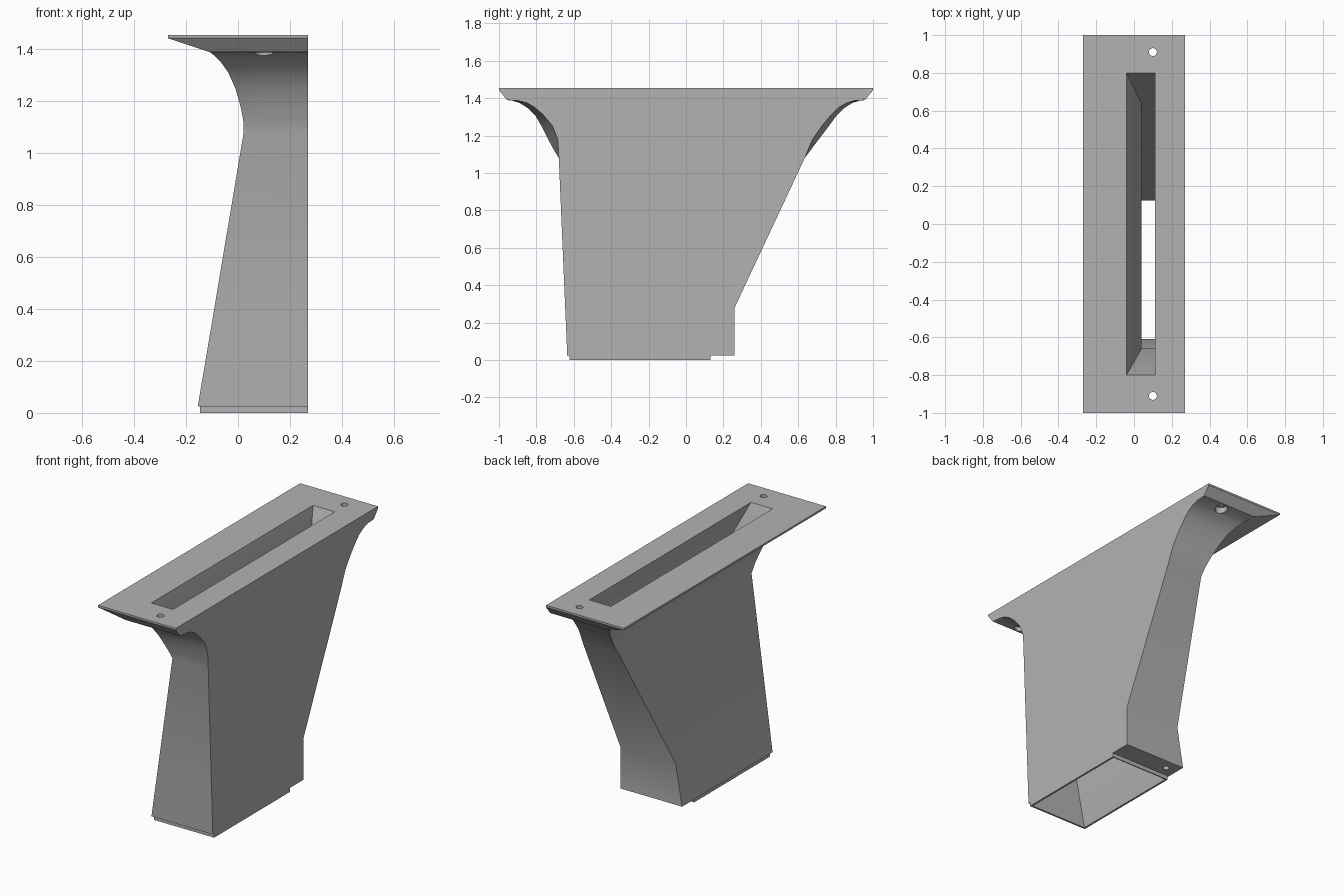
import bpy, bmesh
from mathutils import Matrix

if "Cube" in bpy.data.objects:
    bpy.data.objects.remove(bpy.data.objects["Cube"])

grey = bpy.data.materials.new("plain grey")
grey.use_nodes = True
grey.diffuse_color = (0.45, 0.45, 0.45, 1)
grey.node_tree.nodes["Principled BSDF"].inputs["Base Color"].default_value = grey.diffuse_color


def make_object(name, bm):
    bmesh.ops.recalc_face_normals(bm, faces=bm.faces)
    mesh = bpy.data.meshes.new(name)
    bm.to_mesh(mesh)
    bm.free()
    mesh.materials.append(grey)
    obj = bpy.data.objects.new(name, mesh)
    bpy.context.collection.objects.link(obj)
    return obj


def loft(name, sections):
    """Stack four-sided sections: z, left x, right x, front y (left, right), back y (left, right)."""
    bm = bmesh.new()
    rings = []
    for z, xl, xr, fl, fr, bl, br in sections:
        rings.append([bm.verts.new(p) for p in
                      ((xl, fl, z), (xr, fr, z), (xr, br, z), (xl, bl, z))])
    bm.faces.new(rings[0])
    bm.faces.new(rings[-1])
    for a, b in zip(rings, rings[1:]):
        for i in range(4):
            j = (i + 1) % 4
            bm.faces.new((a[i], a[j], b[j], b[i]))
    return make_object(name, bm)


def drill(name, x, y, low, high, radius):
    bm = bmesh.new()
    bmesh.ops.create_cone(bm, cap_ends=True, segments=24, radius1=radius,
                          radius2=radius, depth=high - low,
                          matrix=Matrix.Translation((x, y, (low + high) / 2)))
    return make_object(name, bm)


def cut(obj, cutters):
    bpy.ops.object.select_all(action='DESELECT')
    bpy.context.view_layer.objects.active = obj
    obj.select_set(True)
    for cutter in cutters:
        mod = obj.modifiers.new("cut", 'BOOLEAN')
        mod.operation = 'DIFFERENCE'
        mod.solver = 'EXACT'
        mod.object = cutter
        bpy.ops.object.modifier_apply(modifier=mod.name)
    bpy.ops.object.shade_smooth_by_angle(angle=0.5)


# Tapered duct flaring into the top flange
W = 0.27
body = loft("duct_body", [
    (0.025, -0.155, W, -0.635, -0.635, 0.26, 0.26),
    (0.28, -0.112, W, -0.646, -0.646, 0.26, 0.26),
    (1.08, 0.022, W, -0.68, -0.68, 0.635, 0.635),
    (1.13, 0.02, W, -0.71, -0.682, 0.672, 0.655),
    (1.18, 0.01, W, -0.737, -0.686, 0.71, 0.677),
    (1.25, -0.01, W, -0.772, -0.712, 0.763, 0.725),
    (1.31, -0.037, W, -0.807, -0.762, 0.807, 0.775),
    (1.35, -0.065, W, -0.85, -0.808, 0.85, 0.815),
    (1.375, -0.09, W, -0.89, -0.85, 0.89, 0.86),
    (1.387, -0.105, W, -0.93, -0.9, 0.93, 0.9),
    (1.39, -0.11, W, -0.957, -0.957, 0.957, 0.957),
    (1.443, -W, W, -1, -1, 1, 1),
    (1.455, -W, W, -1, -1, 1, 1)])

# Locating collar under the duct
collar = loft("bottom_collar", [
    (0, -0.147, W, -0.622, -0.622, 0.13, 0.13),
    (0.025, -0.147, W, -0.622, -0.622, 0.13, 0.13)])

# Hollow passage, narrowest at the neck
passage = loft("passage_cutter", [
    (-0.02, -0.138, 0.258, -0.61, -0.61, 0.118, 0.118),
    (0.025, -0.13, 0.258, -0.61, -0.61, 0.13, 0.13),
    (1.11, 0.04, 0.25, -0.66, -0.66, 0.638, 0.638),
    (1.455, -0.04, 0.11, -0.8, -0.8, 0.8, 0.8),
    (1.475, -0.04, 0.11, -0.8, -0.8, 0.8, 0.8)])

# Screw holes with wider recesses below, and one blind hole in the ledge
holes = [drill("ledge_hole_cutter", -0.08, 0.195, -0.02, 0.1, 0.018)]
for side, label in ((-1, "front"), (1, "back")):
    y = side * 0.91
    holes.append(drill(label + "_screw_cutter", 0.1, y, 1.3, 1.5, 0.021))
    holes.append(drill(label + "_recess_cutter", 0.1, y, 1.3, 1.415, 0.036))

cut(body, [passage] + holes)
cut(collar, [passage])
for helper in [passage] + holes:
    bpy.data.objects.remove(helper)
